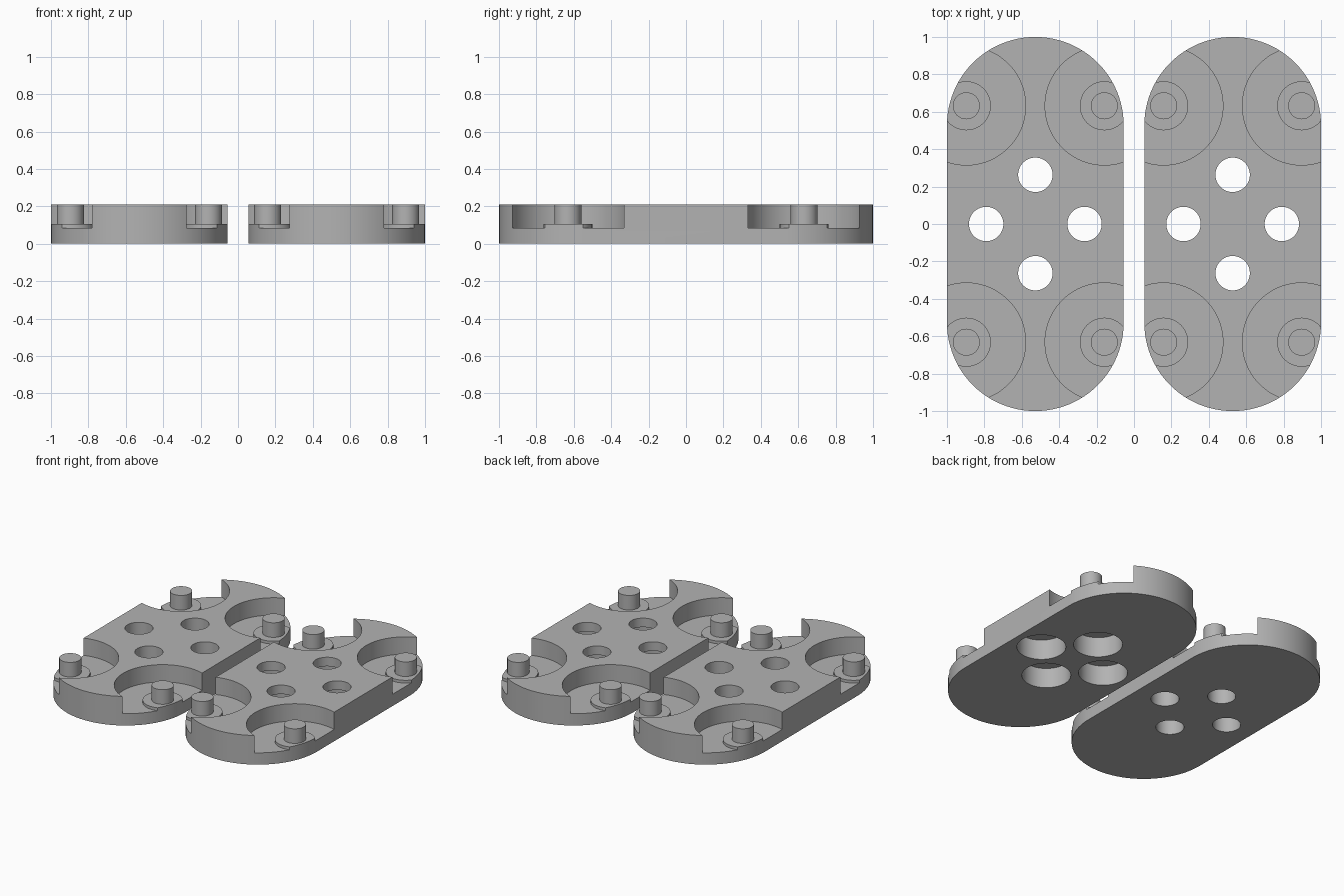
import bpy, bmesh, math

cube = bpy.data.objects.get("Cube")
if cube:
    bpy.data.objects.remove(cube, do_unlink=True)

GREY = (0.45, 0.45, 0.45, 1)
mat = bpy.data.materials.new("plain grey")
mat.use_nodes = True
mat.diffuse_color = GREY
mat.node_tree.nodes["Principled BSDF"].inputs["Base Color"].default_value = GREY

PLATE_X = 0.5275    # plate centre
END_R = 0.4725      # rounded end radius, also half the width
HEIGHT = 0.21
POST_DX, POST_Y = 0.369, 0.632
FLOOR, BOSS_TOP = 0.085, 0.105


def prism(name, points, z0, z1):
    """Extrude a closed outline from z0 to z1."""
    bm = bmesh.new()
    face = bm.faces.new([bm.verts.new((x, y, z0)) for x, y in points])
    top = bmesh.ops.extrude_face_region(bm, geom=[face])["geom"]
    bmesh.ops.translate(bm, vec=(0, 0, z1 - z0),
                        verts=[v for v in top if isinstance(v, bmesh.types.BMVert)])
    bmesh.ops.recalc_face_normals(bm, faces=bm.faces)
    mesh = bpy.data.meshes.new(name)
    bm.to_mesh(mesh)
    bm.free()
    mesh.materials.append(mat)
    obj = bpy.data.objects.new(name, mesh)
    bpy.context.collection.objects.link(obj)
    return obj


def disc(name, x, y, r, z0, z1, n=64):
    ring = [(x + r * math.cos(math.tau * i / n), y + r * math.sin(math.tau * i / n))
            for i in range(n)]
    return prism(name, ring, z0, z1)


def stadium(name, cx, z0, z1, n=48):
    """Straight sides with a half circle at each end."""
    points = []
    for side in (1, -1):
        for i in range(n + 1):
            a = math.pi * i / n
            points.append((cx + side * END_R * math.cos(a),
                           side * (1 - END_R + END_R * math.sin(a))))
    return prism(name, points, z0, z1)


def select_only(obj):
    bpy.ops.object.select_all(action='DESELECT')
    obj.select_set(True)
    bpy.context.view_layer.objects.active = obj


def boolean(obj, tool, operation):
    """Apply a boolean and discard the tool."""
    mod = obj.modifiers.new("boolean", 'BOOLEAN')
    mod.operation, mod.object, mod.solver = operation, tool, 'EXACT'
    select_only(obj)
    bpy.ops.object.modifier_apply(modifier=mod.name)
    bpy.data.objects.remove(tool, do_unlink=True)


def finish(obj):
    select_only(obj)
    bpy.ops.object.shade_smooth_by_angle(angle=math.radians(30))


for side, label in ((-1, "right"), (1, "left")):
    cx = side * PLATE_X
    plate = stadium(label + "_plate", cx, 0, HEIGHT)

    # Four screw holes, countersunk from below on the left plate only
    for dx, dy in ((1, 0), (-1, 0), (0, 1), (0, -1)):
        hx, hy = cx + 0.263 * dx, 0.263 * dy
        boolean(plate, disc("hole_cutter", hx, hy, 0.092, -0.1, 0.3), 'DIFFERENCE')
        if side > 0:
            boolean(plate, disc("recess_cutter", hx, hy, 0.16, -0.1, 0.145), 'DIFFERENCE')

    # Corner pockets, each with a low boss and a post
    for sx in (-1, 1):
        for sy in (-1, 1):
            px, py = cx + sx * POST_DX, sy * POST_Y
            corner = f"{label}_{'back' if sy > 0 else 'front'}_{'outer' if sx == side else 'inner'}"
            boolean(plate, disc("pocket_cutter", px, py, 0.317, FLOOR, 0.3, 96), 'DIFFERENCE')
            boss = disc(corner + "_boss", px, py, 0.131, FLOOR, BOSS_TOP)
            boolean(boss, stadium("trim", cx, 0, HEIGHT), 'INTERSECT')
            finish(boss)
            finish(disc(corner + "_post", px, py, 0.072, BOSS_TOP, HEIGHT))
    finish(plate)
